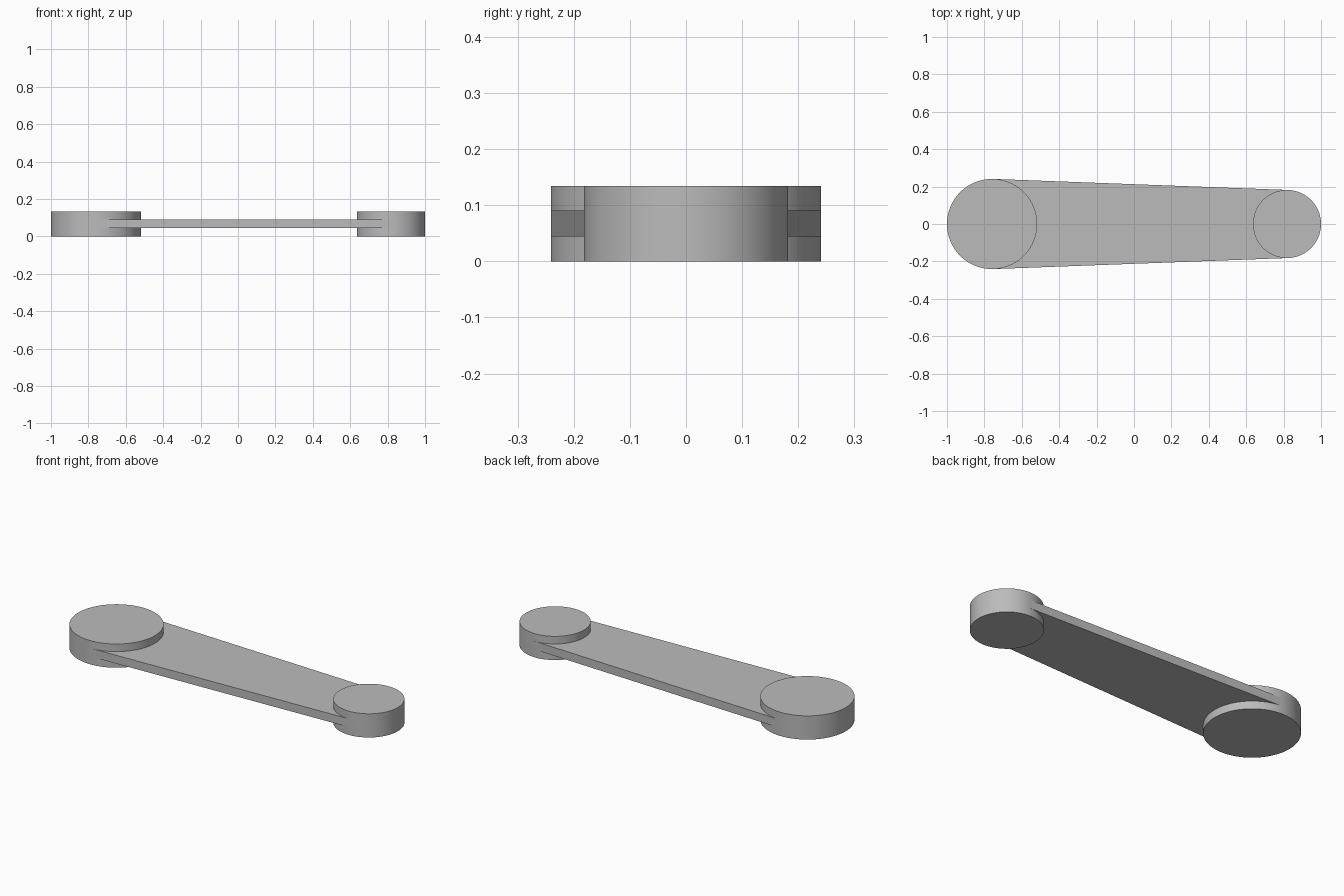
import bpy, bmesh, math

cube = bpy.data.objects.get("Cube")
if cube:
    bpy.data.objects.remove(cube)

# Single plain grey
grey = bpy.data.materials.new("plain_grey")
grey.use_nodes = True
colour = (0.5, 0.5, 0.5, 1)
grey.diffuse_color = colour
grey.node_tree.nodes["Principled BSDF"].inputs["Base Color"].default_value = colour

HEIGHT = 0.134
BIG_R, SMALL_R = 0.241, 0.182
BIG_X, SMALL_X = -1 + BIG_R, 1 - SMALL_R
WEB_LOW, WEB_HIGH = 0.044, 0.091


def end_boss(name, x, radius):
    """Smooth round disc standing on the ground."""
    bpy.ops.mesh.primitive_cylinder_add(vertices=96, radius=radius, depth=HEIGHT,
                                        location=(x, 0, HEIGHT / 2))
    boss = bpy.context.object
    boss.name = name
    boss.data.materials.append(grey)
    bpy.ops.object.shade_smooth_by_angle(angle=math.radians(30))


end_boss("large_end_boss", BIG_X, BIG_R)
end_boss("small_end_boss", SMALL_X, SMALL_R)

# Thin connecting web whose sides are tangent to both discs
tilt = math.acos((BIG_R - SMALL_R) / (SMALL_X - BIG_X))
corners = []
for x, radius, sides in ((BIG_X, BIG_R, (1, -1)), (SMALL_X, SMALL_R, (-1, 1))):
    for side in sides:
        corners.append((x + radius * math.cos(tilt), side * radius * math.sin(tilt), WEB_LOW))

bm = bmesh.new()
base = bm.faces.new([bm.verts.new(c) for c in corners])
top = bmesh.ops.extrude_face_region(bm, geom=[base])
bmesh.ops.translate(bm, vec=(0, 0, WEB_HIGH - WEB_LOW),
                    verts=[g for g in top["geom"] if isinstance(g, bmesh.types.BMVert)])
bmesh.ops.recalc_face_normals(bm, faces=bm.faces)
mesh = bpy.data.meshes.new("connecting_web")
bm.to_mesh(mesh)
bm.free()
mesh.materials.append(grey)
web = bpy.data.objects.new("connecting_web", mesh)
bpy.context.collection.objects.link(web)
